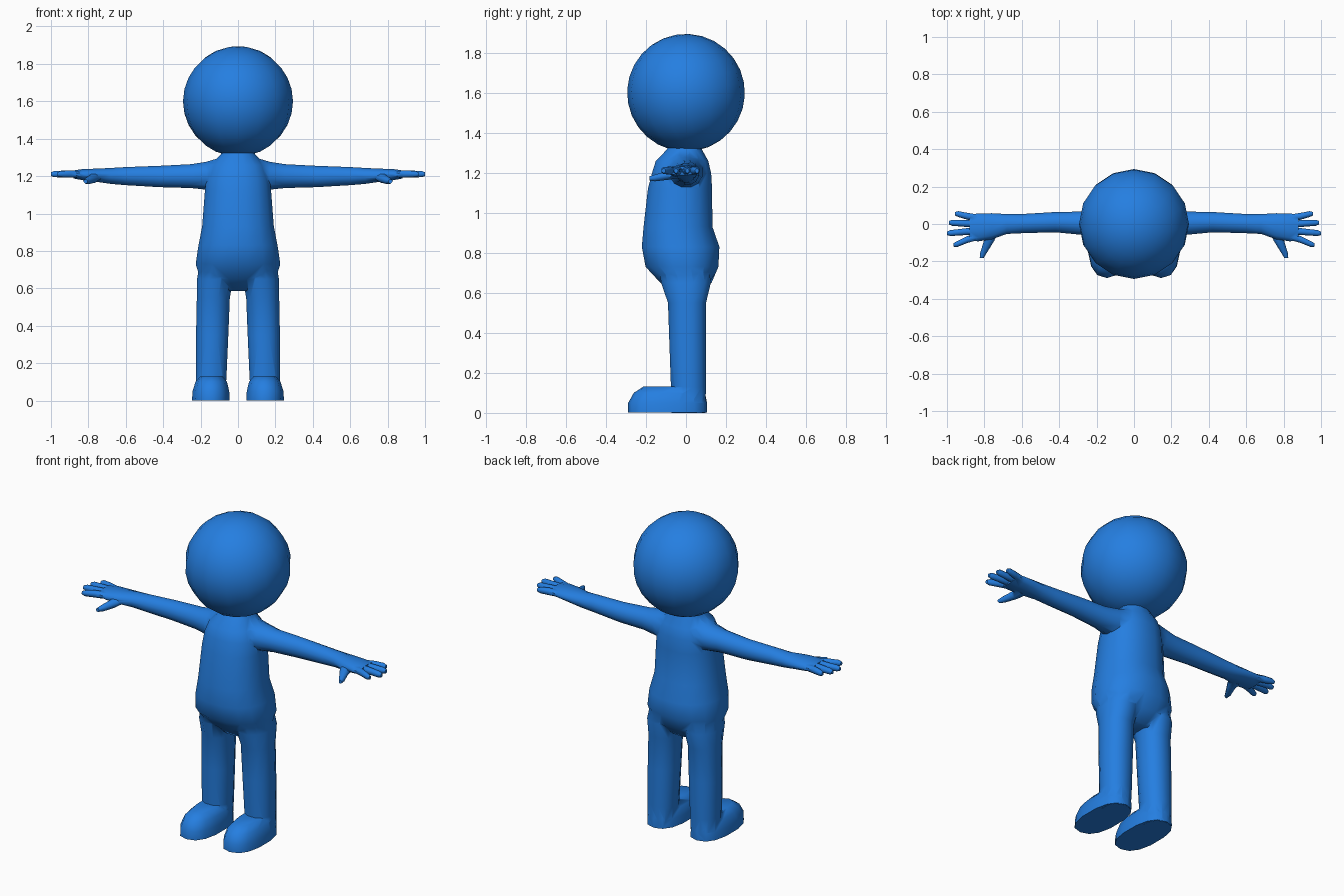
import bpy, bmesh, math
from mathutils import Matrix

if "Cube" in bpy.data.objects:
    bpy.data.objects.remove(bpy.data.objects["Cube"])

blue = bpy.data.materials.new("blue")
blue.diffuse_color = (0.018, 0.21, 0.75, 1)
blue.use_nodes = True
blue.node_tree.nodes["Principled BSDF"].inputs["Base Color"].default_value = blue.diffuse_color


def finish(name, bm):
    mesh = bpy.data.meshes.new(name)
    bmesh.ops.recalc_face_normals(bm, faces=bm.faces)
    bm.to_mesh(mesh)
    bm.free()
    mesh.materials.append(blue)
    ob = bpy.data.objects.new(name, mesh)
    bpy.context.collection.objects.link(ob)
    return ob


def loft(name, axis, rings, n=12, side=1, power=1.0):
    """Skin rounded sections (x, y, z, half_u, half_v) that lie across one axis."""
    bm = bmesh.new()
    loops = []
    for x, y, z, a, b in rings:
        loop = []
        for i in range(n):
            t = math.tau * (i + 0.5) / n
            c, s = math.cos(t), math.sin(t)
            u = a * math.copysign(abs(c) ** power, c)
            v = b * math.copysign(abs(s) ** power, s)
            d = {"X": (0, u, v), "Y": (u, 0, v), "Z": (u, v, 0)}[axis]
            loop.append(bm.verts.new((side * (x + d[0]), y + d[1], z + d[2])))
        loops.append(loop)
    for p, q in zip(loops, loops[1:]):
        for i in range(n):
            j = (i + 1) % n
            bm.faces.new((p[i], p[j], q[j], q[i]))
    bm.faces.new(loops[0])
    bm.faces.new(loops[-1])
    return finish(name, bm)


def smooth(ob, angle):
    bpy.ops.object.select_all(action="DESELECT")
    ob.select_set(True)
    bpy.context.view_layer.objects.active = ob
    bpy.ops.object.shade_smooth_by_angle(angle=math.radians(angle))


# Torso: pelvis, belly, chest and neck
body = loft("body", "Z", [
    (0, 0.005, 0.585, 0.10, 0.065), (0, 0.00, 0.65, 0.205, 0.13),
    (0, -0.02, 0.73, 0.23, 0.185), (0, -0.027, 0.83, 0.215, 0.197),
    (0, -0.04, 0.93, 0.195, 0.175), (0, -0.03, 1.12, 0.18, 0.163),
    (0, -0.022, 1.20, 0.172, 0.15), (0, -0.02, 1.26, 0.148, 0.133),
    (0, -0.008, 1.315, 0.094, 0.09), (0, 0, 1.36, 0.075, 0.075)],
    n=16, power=0.88)

limbs = []
for s, tag in ((1, "left"), (-1, "right")):
    # Leg
    limbs.append(loft(tag + "_leg", "Z", [
        (0.145, 0.012, 0.0, 0.078, 0.088), (0.143, 0.012, 0.13, 0.084, 0.09),
        (0.138, 0.008, 0.35, 0.089, 0.094), (0.132, 0.005, 0.55, 0.091, 0.098),
        (0.122, 0.0, 0.65, 0.10, 0.128), (0.112, -0.015, 0.76, 0.09, 0.13)],
        side=s, power=0.9))
    # Foot with a rounded toe
    limbs.append(loft(tag + "_foot", "Z", [
        (0.145, -0.092, 0.001, 0.103, 0.197), (0.145, -0.092, 0.05, 0.10, 0.197),
        (0.143, -0.083, 0.10, 0.086, 0.178), (0.142, -0.064, 0.132, 0.058, 0.148)],
        side=s, n=14, power=0.82))
    # Arm and palm
    limbs.append(loft(tag + "_arm", "X", [
        (0.07, -0.015, 1.21, 0.11, 0.10), (0.17, 0.0, 1.202, 0.085, 0.077),
        (0.25, 0.003, 1.200, 0.066, 0.066), (0.42, 0.01, 1.198, 0.056, 0.059),
        (0.60, 0.002, 1.200, 0.053, 0.050), (0.68, 0.0, 1.201, 0.055, 0.044),
        (0.76, -0.012, 1.205, 0.072, 0.036), (0.83, -0.018, 1.208, 0.077, 0.031),
        (0.88, -0.020, 1.209, 0.074, 0.022)], side=s))
    # Four fingers: base y, tip x, tip y
    for k, (by, tx, ty) in enumerate(((0.035, 0.957, 0.055), (0.0, 0.99, 0.007),
                                      (-0.036, 1.0, -0.05), (-0.07, 0.965, -0.112))):
        limbs.append(loft(f"{tag}_finger_{k + 1}", "X", [
            (0.84, by, 1.209, 0.018, 0.018), (0.89, by * 0.7 + ty * 0.3, 1.211, 0.020, 0.021),
            (tx - 0.018, ty * 0.9 + by * 0.1, 1.211, 0.017, 0.018),
            (tx, ty, 1.21, 0.010, 0.011)], n=8, side=s))
    # Thumb
    limbs.append(loft(tag + "_thumb", "Y", [
        (0.765, -0.04, 1.197, 0.042, 0.026), (0.775, -0.09, 1.187, 0.030, 0.024),
        (0.805, -0.155, 1.174, 0.019, 0.018), (0.815, -0.183, 1.172, 0.011, 0.011)],
        n=8, side=s))

# Weld the limbs into the torso as one skin
for limb in limbs:
    mod = body.modifiers.new(limb.name, "BOOLEAN")
    mod.operation = "UNION"
    mod.solver = "EXACT"
    mod.object = limb
bpy.context.view_layer.update()
deps = bpy.context.evaluated_depsgraph_get()
skin = bpy.data.meshes.new_from_object(body.evaluated_get(deps))
body.modifiers.clear()
body.data = skin
for limb in limbs:
    bpy.data.objects.remove(limb)
smooth(body, 55)

# Head: slightly tilted ball
bm = bmesh.new()
bmesh.ops.create_uvsphere(bm, u_segments=16, v_segments=14, radius=0.294,
                          matrix=Matrix.Translation((0, 0, 1.6)) @ Matrix.Rotation(math.radians(10), 4, "X"))
head = finish("head", bm)
smooth(head, 60)
